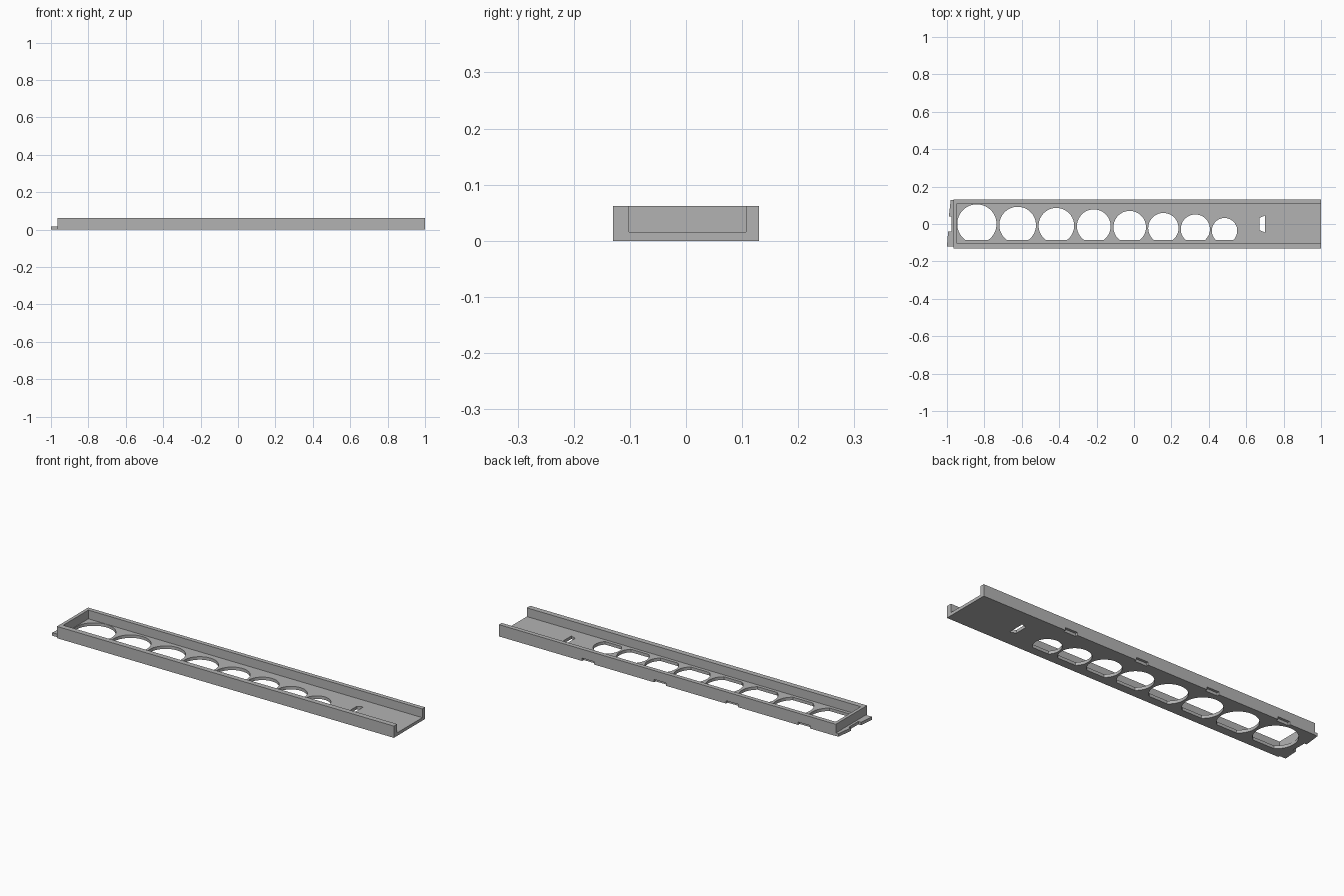
import bpy, bmesh, math

default = bpy.data.objects.get("Cube")
if default:
    bpy.data.objects.remove(default, do_unlink=True)

grey = bpy.data.materials.new("plain grey")
grey.use_nodes = True
colour = (0.45, 0.45, 0.45, 1)
grey.diffuse_color = colour
grey.node_tree.nodes["Principled BSDF"].inputs["Base Color"].default_value = colour


def prism(name, outline, z0, z1):
    """Extrude an outline in the xy plane from z0 up to z1."""
    bm = bmesh.new()
    face = bm.faces.new([bm.verts.new((x, y, z0)) for x, y in outline])
    top = bmesh.ops.extrude_face_region(bm, geom=[face])["geom"]
    verts = [v for v in top if isinstance(v, bmesh.types.BMVert)]
    bmesh.ops.translate(bm, verts=verts, vec=(0, 0, z1 - z0))
    bmesh.ops.recalc_face_normals(bm, faces=bm.faces)
    mesh = bpy.data.meshes.new(name)
    bm.to_mesh(mesh)
    bm.free()
    mesh.materials.append(grey)
    obj = bpy.data.objects.new(name, mesh)
    bpy.context.collection.objects.link(obj)
    return obj


def box(name, x0, x1, y0, y1, z0, z1):
    return prism(name, [(x0, y0), (x1, y0), (x1, y1), (x0, y1)], z0, z1)


def cut(target, cutter):
    cutter.hide_render = True
    mod = target.modifiers.new("cut", "BOOLEAN")
    mod.operation = "DIFFERENCE"
    mod.solver = "EXACT"
    mod.object = cutter
    bpy.context.view_layer.objects.active = target
    bpy.ops.object.modifier_apply(modifier=mod.name)
    bpy.data.objects.remove(cutter, do_unlink=True)


def flat_circle(cx, cy, r, flat, steps=48):
    """Circle whose lower segment is sliced off at y = flat."""
    start = math.asin((flat - cy) / r)
    sweep = math.pi - 2 * start
    return [(cx + r * math.cos(start + sweep * i / steps),
             cy + r * math.sin(start + sweep * i / steps)) for i in range(steps + 1)]


END, SIDE, HEIGHT, FLOOR = -0.965, 0.13, 0.062, 0.016

# Tray: solid bar hollowed out, open at the right-hand end
tray = box("tray", END, 1, -SIDE, SIDE, 0, HEIGHT)
cut(tray, box("trough_cutter", -0.948, 1.1, -0.102, 0.107, FLOOR, 0.2))

# Graduated holes with a flat front edge
holes = [(-0.84, 0.105, 0.105), (-0.622, 0.098, 0.092), (-0.415, 0.095, 0.086),
         (-0.215, 0.09, 0.078), (-0.023, 0.087, 0.07), (0.157, 0.081, 0.059),
         (0.328, 0.078, 0.051), (0.484, 0.068, 0.032)]
for cx, r, top in holes:
    cut(tray, prism("hole_cutter", flat_circle(cx, top - r, r, -0.085), -0.1, 0.04))

# Small tapered slot
slot = [(0.67, -0.033), (0.70, -0.045), (0.70, 0.045), (0.67, 0.033)]
cut(tray, prism("slot_cutter", slot, -0.1, 0.04))

# Notches under the back edge
for i in range(4):
    x = 0.48 - 0.42 * i
    cut(tray, box("notch_cutter", x - 0.035, x + 0.035, 0.117, 0.2, -0.1, 0.015))

# Thin interlocking lip at the closed end
lip = [(END, -0.12), (-1, -0.12), (-0.994, -0.04), (-0.977, -0.04),
       (-0.977, 0.04), (-0.99, 0.04), (-0.98, 0.128), (END, 0.128)]
prism("end_lip", lip, 0, FLOOR)
